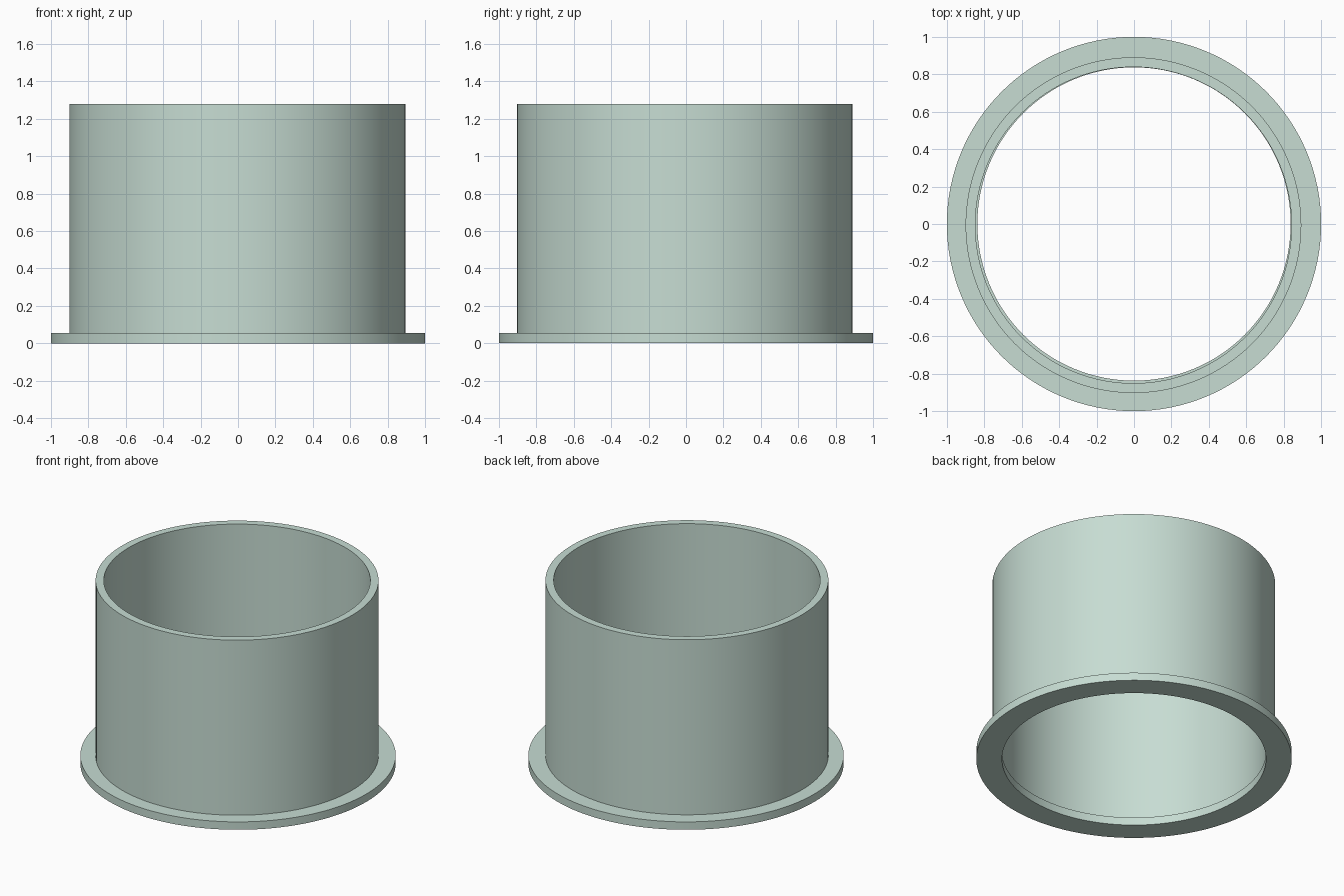
import bpy, bmesh, math

if "Cube" in bpy.data.objects:
    bpy.data.objects.remove(bpy.data.objects["Cube"])

SEGMENTS = 128


def ring(name, r_in, r_out, z0, z1, centre=(0, 0)):
    """Closed ring made by revolving a rectangular profile around z."""
    bm = bmesh.new()
    profile = [(r_in, z0), (r_out, z0), (r_out, z1), (r_in, z1)]
    loops = []
    for i in range(SEGMENTS):
        a = 2 * math.pi * i / SEGMENTS
        loops.append([bm.verts.new((r * math.cos(a), r * math.sin(a), z)) for r, z in profile])
    for i in range(SEGMENTS):
        a, b = loops[i], loops[(i + 1) % SEGMENTS]
        for j in range(4):
            k = (j + 1) % 4
            bm.faces.new((a[j], b[j], b[k], a[k]))
    bmesh.ops.recalc_face_normals(bm, faces=bm.faces)
    mesh = bpy.data.meshes.new(name)
    bm.to_mesh(mesh)
    bm.free()
    obj = bpy.data.objects.new(name, mesh)
    obj.location = (centre[0], centre[1], 0)
    bpy.context.collection.objects.link(obj)
    mat = bpy.data.materials.get("pale_green") or bpy.data.materials.new("pale_green")
    mat.diffuse_color = (0.57, 0.72, 0.65, 1)
    mat.use_nodes = True
    mat.node_tree.nodes["Principled BSDF"].inputs["Base Color"].default_value = mat.diffuse_color
    mesh.materials.append(mat)
    bpy.ops.object.select_all(action='DESELECT')
    obj.select_set(True)
    bpy.context.view_layer.objects.active = obj
    bpy.ops.object.shade_smooth_by_angle(angle=math.radians(30))
    return obj


# Flat base flange
ring("base_flange", 0.837, 1.0, 0.0, 0.055)

# Upright tube standing on the flange, very slightly off centre
ring("tube_wall", 0.845, 0.897, 0.054, 1.28, (-0.003, -0.006))
